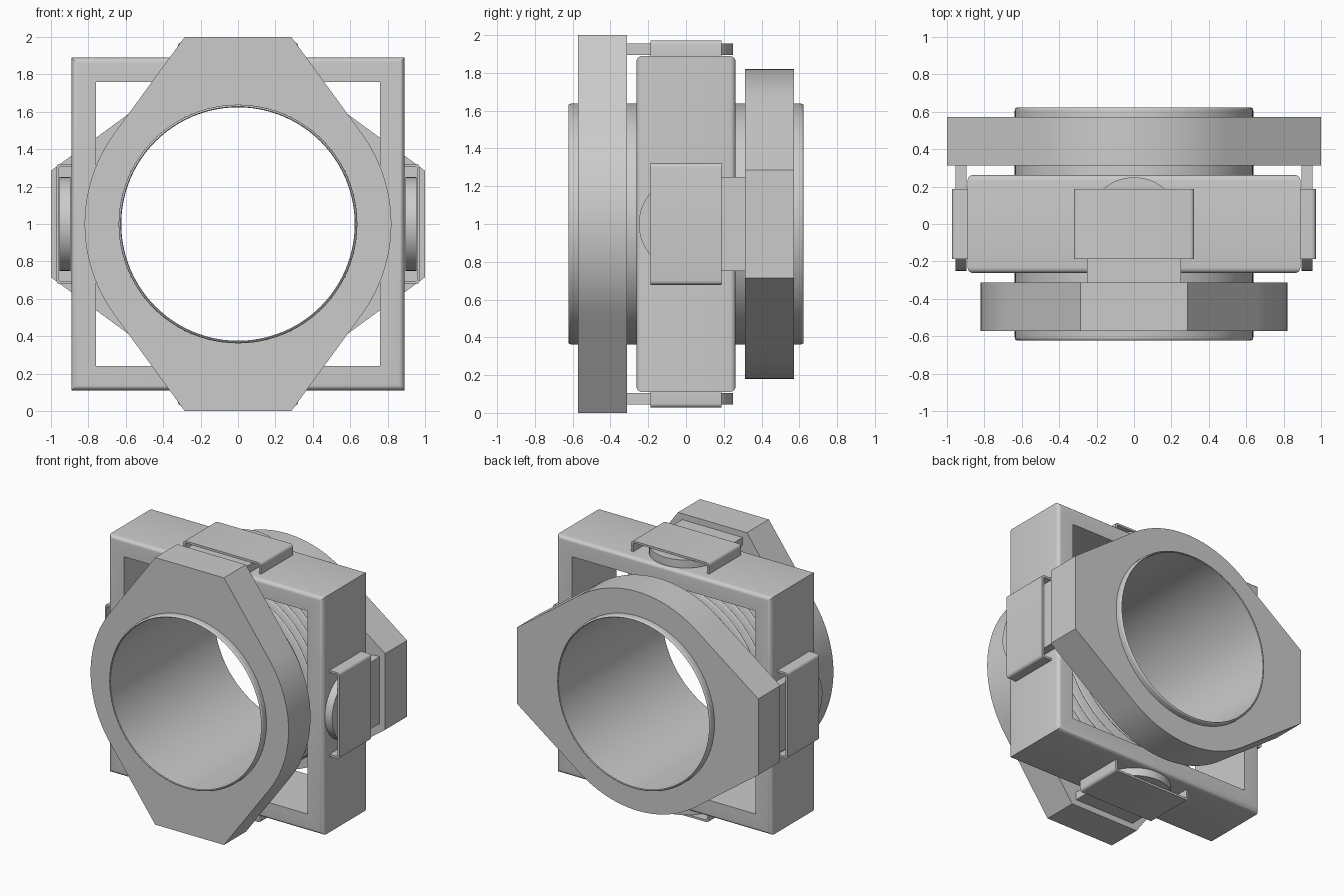
import bpy, bmesh
from math import sin, cos, pi, acos, atan2, hypot, radians
from mathutils import Matrix, Vector

if "Cube" in bpy.data.objects:
    bpy.data.objects.remove(bpy.data.objects["Cube"])

CENTRE = Matrix.Translation((0, 0, 1))
FLIP = Matrix.Rotation(pi, 4, 'Y')
# quarter turn that swaps x with z and front with back
SWAP = Matrix(((0, 0, 1, 0), (0, -1, 0, 0), (1, 0, 0, 0), (0, 0, 0, 1)))


def finish(bm, name, matrix=Matrix()):
    bmesh.ops.transform(bm, matrix=CENTRE @ matrix, verts=bm.verts)
    bmesh.ops.recalc_face_normals(bm, faces=bm.faces)
    mesh = bpy.data.meshes.new(name)
    bm.to_mesh(mesh)
    bm.free()
    obj = bpy.data.objects.new(name, mesh)
    bpy.context.collection.objects.link(obj)
    bpy.ops.object.select_all(action='DESELECT')
    obj.select_set(True)
    bpy.context.view_layer.objects.active = obj
    bpy.ops.object.shade_smooth_by_angle(angle=radians(35))
    return obj


def bridge(bm, loops):
    # closed series of closed loops
    rows = [[bm.verts.new(p) for p in loop] for loop in loops]
    n = len(rows[0])
    for a, b in zip(rows, rows[1:] + rows[:1]):
        for i in range(n):
            j = (i + 1) % n
            bm.faces.new((a[i], a[j], b[j], b[i]))


def ring_plate(outer, inner, y0, y1):
    bm = bmesh.new()
    bridge(bm, [[(x, y, z) for x, z in loop] for loop, y in
                ((outer, y0), (outer, y1), (inner, y1), (inner, y0))])
    return bm


def lathe(profile, name, n=96):
    bm = bmesh.new()
    bridge(bm, [[(r * cos(2 * pi * i / n), y, r * sin(2 * pi * i / n))
                 for i in range(n)] for r, y in profile])
    return finish(bm, name)


def prism(points, offset, name, matrix):
    bm = bmesh.new()
    face = bm.faces.new([bm.verts.new(p) for p in points])
    ext = bmesh.ops.extrude_face_region(bm, geom=[face], use_keep_orig=True)
    bmesh.ops.translate(bm, vec=offset,
                        verts=[v for v in ext['geom'] if isinstance(v, bmesh.types.BMVert)])
    return finish(bm, name, matrix)


# sleeve with rounded lips
R_OUT, R_IN, HALF, LIP = 0.638, 0.624, 0.622, 0.018
profile = [(R_IN, -HALF + 0.005), (R_IN + 0.004, -HALF)]
profile += [(R_OUT - 0.01 * (1 - sin(a)), -HALF + LIP * (1 - cos(a)))
            for a in [pi / 8 * k for k in range(5)]]
profile += [(r, -y) for r, y in reversed(profile)]
lathe(profile, "pipe_sleeve")

# corrugated bellows
steps, waves, span = 112, 7, 0.25
profile = [(0.69 - 0.045 * cos(2 * pi * waves * k / steps), -span + 2 * span * k / steps)
           for k in range(steps + 1)]
profile += [(0.63, span), (0.63, -span)]
lathe(profile, "bellows")

# square gimbal frame, rounded on the outer rims
square = [(-1, -1), (1, -1), (1, 1), (-1, 1)]
bm = ring_plate([(0.89 * x, 0.89 * z) for x, z in square],
                [(0.76 * x, 0.76 * z) for x, z in square], -0.262, 0.262)
rims = [e for e in bm.edges
        if all(abs(v.co.x) > 0.85 for v in e.verts) and e.verts[0].co.y == e.verts[1].co.y]
bmesh.ops.bevel(bm, geom=rims, offset=0.03, segments=5, profile=0.5, affect='EDGES')
finish(bm, "gimbal_frame")

# flange outline: round disc with tangent sides to two flat tips
TIP, DISC = 0.285, 0.82
start = atan2(1, TIP) - acos(DISC / hypot(1, TIP))
arc = [(DISC * cos(a), DISC * sin(a))
       for a in [-start + 2 * start * k / 24 for k in range(25)]]
half = [(TIP, -1)] + arc + [(TIP, 1)]
corners = half + [(-x, -z) for x, z in half]
outline = []
for a, b in zip(corners, corners[1:] + corners[:1]):
    a, b = Vector(a), Vector(b)
    n = 10 if (b - a).length > 0.2 else 1
    outline += [a.lerp(b, k / n) for k in range(n)]
hole = [0.637 * p.normalized() for p in outline]

# hinge arm outline with round end, and bent strap section
arm = [(-0.25, -0.33, 0.895), (0.25, -0.33, 0.895)]
arm += [(0.25 * cos(pi * k / 24), 0.25 * sin(pi * k / 24), 0.895) for k in range(25)]


def strap_side(w, top, r):
    pts = [(w, 0.888)] + [(w - r + r * cos(pi / 2 * k / 5), top - r + r * sin(pi / 2 * k / 5))
                          for k in range(6)]
    return pts + [(-x, z) for x, z in reversed(pts)]


section = strap_side(0.322, 0.972, 0.022) + strap_side(0.306, 0.957, 0.008)[::-1]
strap = [(x, -0.188, z) for x, z in section]

# front flange hinges top and bottom, back flange hinges left and right
for side, turn in (("front", Matrix()), ("back", SWAP)):
    finish(ring_plate(outline, hole, -0.573, -0.313), side + "_flange", turn)
    for tag, flip in (("a", Matrix()), ("b", FLIP)):
        prism(arm, (0, 0, 0.06), f"{side}_hinge_arm_{tag}", turn @ flip)
        prism(strap, (0, 0.376, 0), f"{side}_strap_{tag}", turn @ flip)
